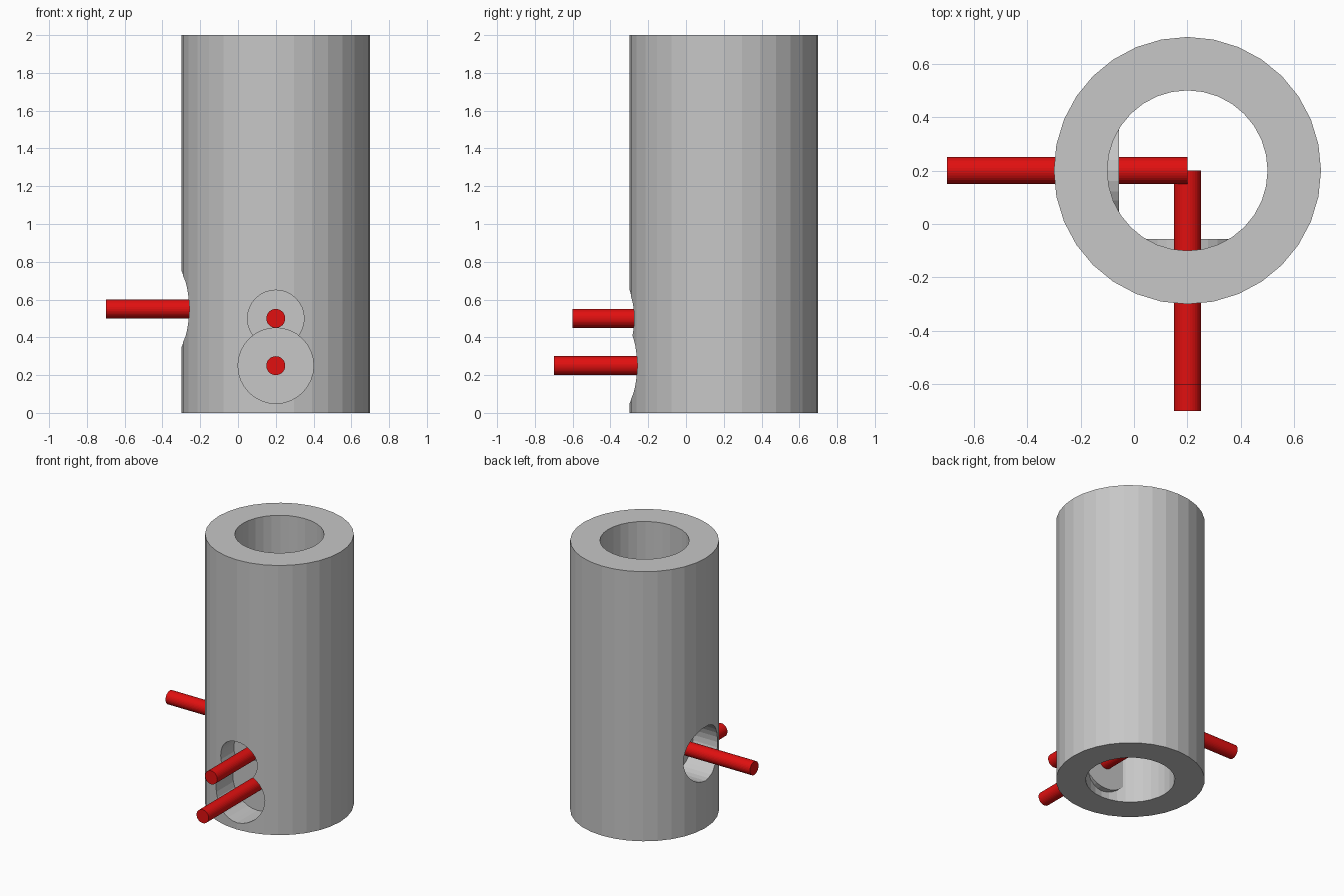
import bpy
from mathutils import Vector

if "Cube" in bpy.data.objects:
    bpy.data.objects.remove(bpy.data.objects["Cube"], do_unlink=True)

AXIS = Vector((0.2, 0.2, 0))      # centre line of the pipe
FRONT, SIDE = Vector((0, -1, 0)), Vector((-1, 0, 0))
PIPE_R, BORE_R, HEIGHT, ROD_R = 0.5, 0.3, 2.0, 0.05
SKIN = 0.003                      # thickness of the pocket ends inside the bore


def material(name, colour):
    mat = bpy.data.materials.new(name)
    mat.use_nodes = True
    mat.diffuse_color = colour
    mat.node_tree.nodes["Principled BSDF"].inputs["Base Color"].default_value = colour
    return mat


grey = material("pipe grey", (0.57, 0.57, 0.57, 1))
red = material("rod red", (0.75, 0.005, 0.005, 1))


def cylinder(name, radius, start, end, mat, sides=32):
    """Cylinder running between two points."""
    span = end - start
    bpy.ops.mesh.primitive_cylinder_add(
        vertices=sides, radius=radius, depth=span.length, location=(start + end) / 2,
        rotation=span.to_track_quat('Z', 'Y').to_euler())
    obj = bpy.context.object
    obj.name = name
    obj.data.materials.append(mat)
    return obj


def radial(name, radius, direction, z, inner, outer, mat):
    """Cylinder pointing away from the pipe's centre line."""
    base = AXIS + Vector((0, 0, z))
    return cylinder(name, radius, base + direction * inner, base + direction * outer, mat)


def combine(target, tool, operation):
    mod = target.modifiers.new(operation.lower(), 'BOOLEAN')
    mod.operation, mod.solver, mod.object = operation, 'EXACT', tool
    bpy.context.view_layer.objects.active = target
    bpy.ops.object.modifier_apply(modifier=mod.name)
    bpy.data.objects.remove(tool, do_unlink=True)


# Thick-walled pipe
up = Vector((0, 0, 1))
pipe = cylinder("pipe", PIPE_R, AXIS, AXIS + up * HEIGHT, grey)
combine(pipe, cylinder("bore", BORE_R, AXIS - up, AXIS + up * (HEIGHT + 1), grey), 'DIFFERENCE')

# Blind pockets: direction, height, radius, outer end of the rod
pockets = {
    "lower_front": (FRONT, 0.25, 0.2, 0.9),
    "upper_front": (FRONT, 0.5, 0.15, 0.8),
    "side": (SIDE, 0.55, 0.2, 0.9),
}

# Thin ends of the deep pockets, standing out into the bore
for direction, z, r, reach in pockets.values():
    floor = PIPE_R - 1.2 * r
    if floor < BORE_R:
        plug = radial("plug", r + SKIN, direction, z, floor - SKIN, BORE_R + 0.05, grey)
        combine(pipe, plug, 'UNION')

# Cut each pocket and put a rod through its middle
for name, (direction, z, r, reach) in pockets.items():
    cutter = radial("cutter", r, direction, z, PIPE_R - 1.2 * r, PIPE_R + 0.1, grey)
    combine(pipe, cutter, 'DIFFERENCE')
    radial(name + "_rod", ROD_R, direction, z, 0, reach, red)
